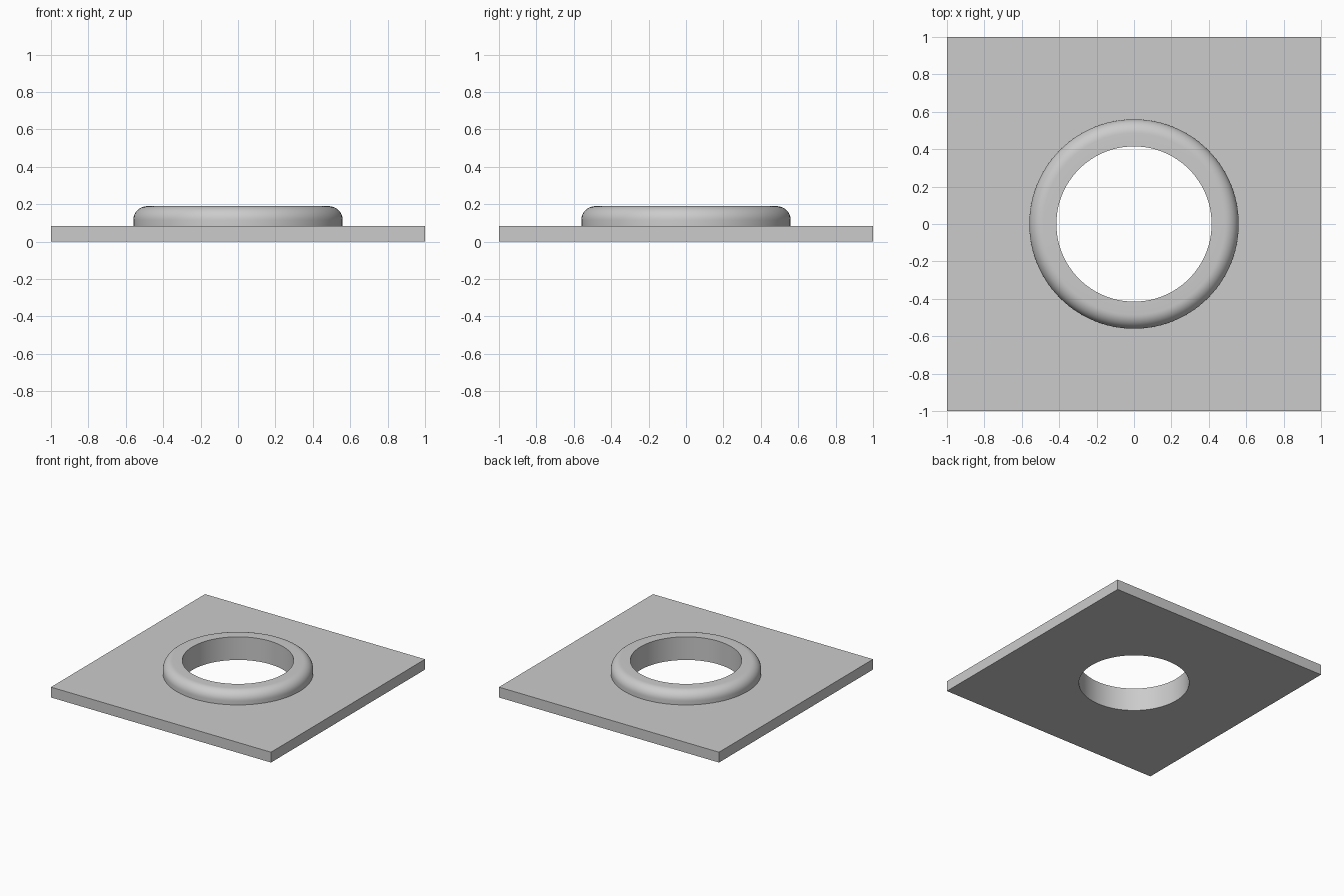
import bpy, bmesh
from math import sin, cos, pi, radians

SEGMENTS = 96
HOLE, OUTER, FILLET = 0.415, 0.56, 0.075
PLATE_TOP, COLLAR_TOP = 0.085, 0.19

cube = bpy.data.objects.get("Cube")
if cube:
    bpy.data.objects.remove(cube, do_unlink=True)

grey = bpy.data.materials.new("plain grey")
grey.use_nodes = True
grey.diffuse_color = (0.6, 0.6, 0.6, 1)
grey.node_tree.nodes["Principled BSDF"].inputs["Base Color"].default_value = grey.diffuse_color


def circle(radius, z):
    angles = [2 * pi * i / SEGMENTS for i in range(SEGMENTS)]
    return [(radius * cos(a), radius * sin(a), z) for a in angles]


def square(half, z):
    # Push a circle outwards onto the square, so both have matching points
    return [(half * x / max(abs(x), abs(y)), half * y / max(abs(x), abs(y)), z)
            for x, y, z in circle(1, z)]


def loft(name, loops):
    bm = bmesh.new()
    rings = [[bm.verts.new(p) for p in loop] for loop in loops]
    for a, b in zip(rings, rings[1:]):
        for i in range(SEGMENTS):
            j = (i + 1) % SEGMENTS
            bm.faces.new((a[i], a[j], b[j], b[i]))
    mesh = bpy.data.meshes.new(name)
    bm.to_mesh(mesh)
    bm.free()
    mesh.materials.append(grey)
    obj = bpy.data.objects.new(name, mesh)
    bpy.context.collection.objects.link(obj)
    bpy.ops.object.select_all(action="DESELECT")
    obj.select_set(True)
    bpy.context.view_layer.objects.active = obj
    bpy.ops.object.shade_smooth_by_angle(angle=radians(30))


# Square base plate: underside, edges and top up to the collar
loft("base_plate", [circle(HOLE, 0), square(1, 0),
                    square(1, PLATE_TOP), circle(OUTER, PLATE_TOP)])

# Raised collar with a rounded outer shoulder; its bore runs through the plate
STEPS = 10
shoulder = [circle(OUTER - FILLET * (1 - cos(t)), COLLAR_TOP - FILLET * (1 - sin(t)))
            for t in (pi / 2 * k / STEPS for k in range(STEPS + 1))]
loft("collar", [circle(OUTER, PLATE_TOP), *shoulder,
                circle(HOLE, COLLAR_TOP), circle(HOLE, 0)])
